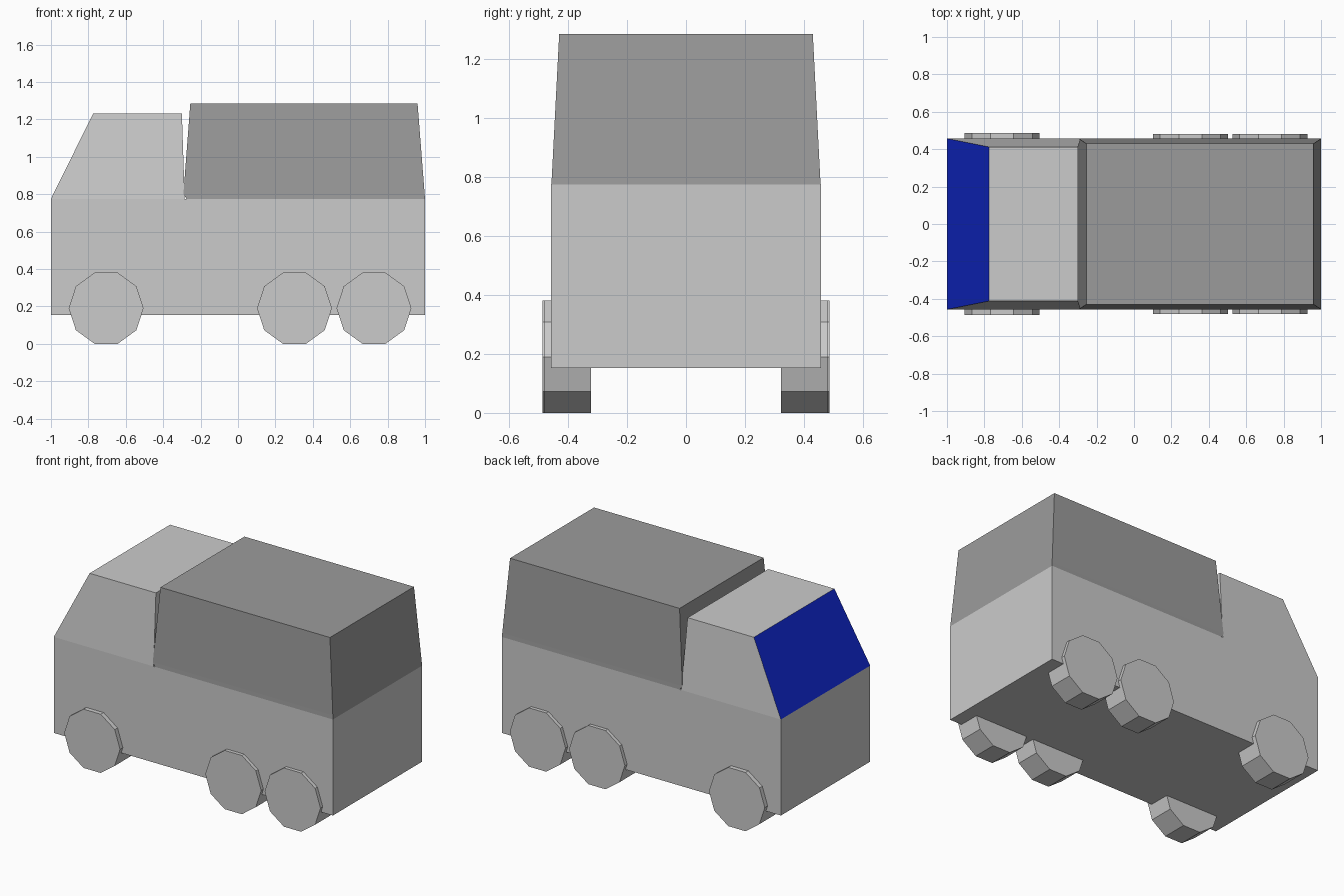
import bpy, bmesh
from math import pi, cos

cube = bpy.data.objects.get("Cube")
if cube:
    bpy.data.objects.remove(cube, do_unlink=True)


def material(name, rgb):
    m = bpy.data.materials.new(name)
    m.use_nodes = True
    m.diffuse_color = (*rgb, 1)
    m.node_tree.nodes["Principled BSDF"].inputs["Base Color"].default_value = (*rgb, 1)
    return m


PAINT = material("light grey paint", (0.6, 0.6, 0.6))
CANVAS = material("dark grey canvas", (0.33, 0.33, 0.33))
GLASS = material("blue glass", (0.005, 0.02, 0.6))


def finish(name, bm, mats):
    bmesh.ops.recalc_face_normals(bm, faces=bm.faces)
    mesh = bpy.data.meshes.new(name)
    bm.to_mesh(mesh)
    bm.free()
    for m in mats:
        mesh.materials.append(m)
    obj = bpy.data.objects.new(name, mesh)
    bpy.context.collection.objects.link(obj)
    return obj


def loft(name, levels, mats):
    """Stack rectangles given as (x_min, x_max, half_width, z) and skin them."""
    bm = bmesh.new()
    rings = [[bm.verts.new(p) for p in ((a, -w, z), (b, -w, z), (b, w, z), (a, w, z))]
             for a, b, w, z in levels]
    for low, high in zip(rings, rings[1:]):
        for i in range(4):
            j = (i + 1) % 4
            bm.faces.new((low[i], low[j], high[j], high[i]))
    bm.faces.new(rings[0])
    bm.faces.new(rings[-1])
    return finish(name, bm, mats)


# Lower body, cab and load cover
WIDTH, WAIST = 0.457, 0.775
loft("lower_body", [(-1, 1, WIDTH, 0.153), (-1, 1, WIDTH, WAIST)], [PAINT])
cab = loft("cab", [(-1, -0.285, WIDTH, WAIST), (-0.775, -0.3, 0.412, 1.23)], [PAINT, GLASS])
loft("load_cover", [(-0.275, 1, WIDTH, WAIST), (-0.292, 0.998, 0.455, 0.8),
                    (-0.255, 0.96, 0.43, 1.285)], [CANVAS])

# Windscreen is the sloping front of the cab
for face in cab.data.polygons:
    if face.normal.x < -0.5:
        face.material_index = 1

# Ten-sided wheels resting on a flat
RADIUS = 0.2
INNER = 0.322
for axle, x, outer in (("front", -0.705, 0.486), ("middle", 0.302, 0.48), ("rear", 0.727, 0.48)):
    for side, s in (("left", 1), ("right", -1)):
        bm = bmesh.new()
        bmesh.ops.create_cone(bm, cap_ends=True, segments=10, radius1=RADIUS,
                              radius2=RADIUS, depth=outer - INNER)
        wheel = finish(f"{axle}_wheel_{side}", bm, [PAINT])
        wheel.rotation_euler = (pi / 2, pi / 10 * 0, 0)
        # Turn half a segment when a corner would point down
        if abs(min(v.co.y for v in wheel.data.vertices) + RADIUS) < 0.001:
            wheel.rotation_euler.y = pi / 10
        wheel.location = (x, s * (outer + INNER) / 2, RADIUS * cos(pi / 10))
